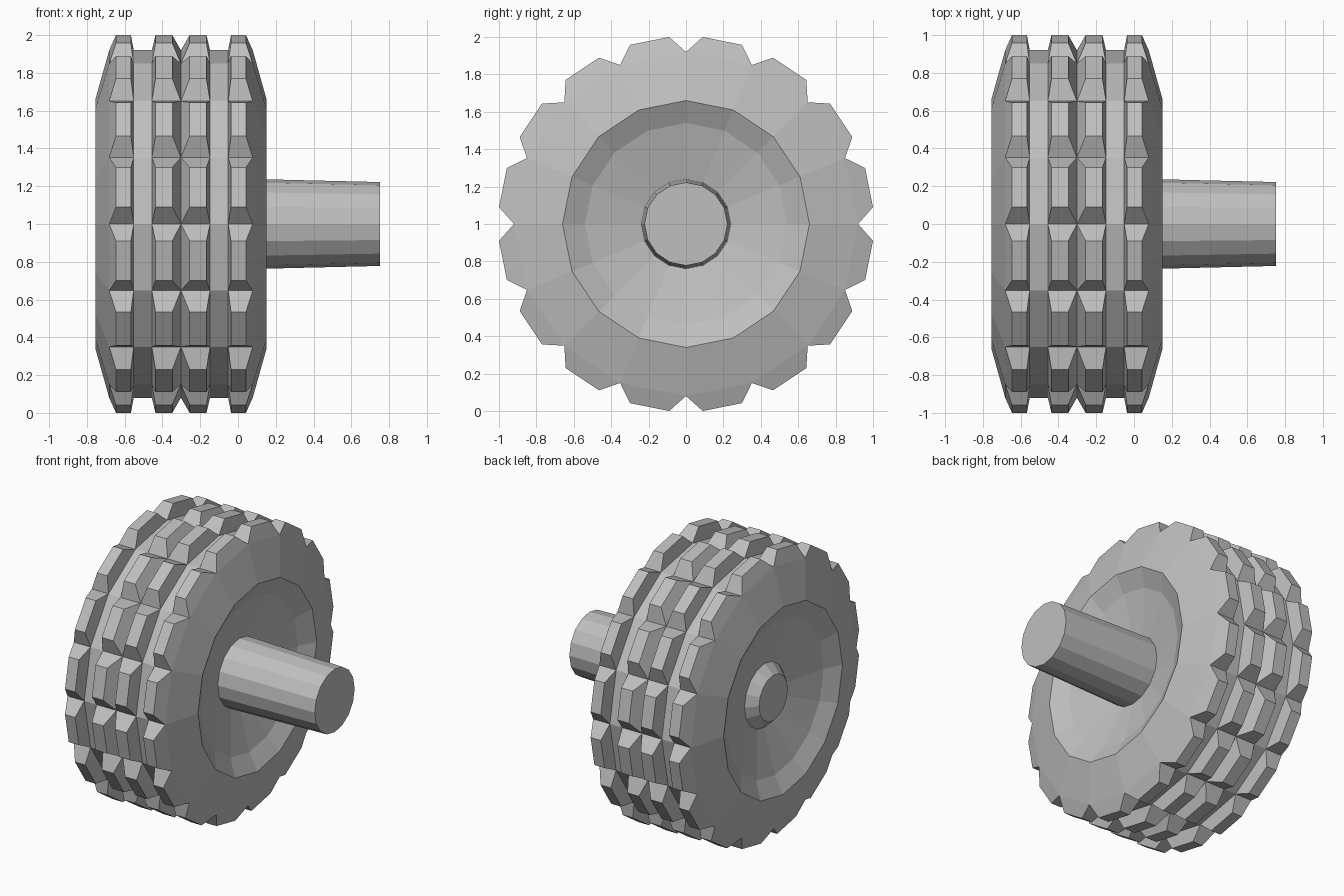
import bpy
import bmesh
from math import cos, sin, radians, tau
from mathutils import Vector, Matrix

SIDES = 16
MID_X = -0.302          # centre plane of the wheel
AXIS = Vector((0, 0, 1))

cube = bpy.data.objects.get("Cube")
if cube:
    bpy.data.objects.remove(cube, do_unlink=True)

grey = bpy.data.materials.new("plain grey")
grey.use_nodes = True
colour = (0.52, 0.52, 0.52, 1)
grey.diffuse_color = colour
grey.node_tree.nodes["Principled BSDF"].inputs["Base Color"].default_value = colour


def lathe(profile):
    """Turn (x, radius) points around the x axis; radius 0 closes an end."""
    bm = bmesh.new()
    verts = [bm.verts.new((x, 0, r)) for x, r in profile]
    edges = [bm.edges.new(pair) for pair in zip(verts, verts[1:])]
    bmesh.ops.spin(bm, geom=verts + edges, cent=(0, 0, 0), axis=(1, 0, 0),
                   angle=tau, steps=SIDES, use_duplicate=False)
    bmesh.ops.remove_doubles(bm, verts=bm.verts, dist=0.0005)
    bmesh.ops.recalc_face_normals(bm, faces=bm.faces)
    return bm


def finish(bm, name):
    bmesh.ops.recalc_face_normals(bm, faces=bm.faces)
    bmesh.ops.translate(bm, vec=AXIS, verts=bm.verts)
    mesh = bpy.data.meshes.new(name)
    bm.to_mesh(mesh)
    bm.free()
    mesh.materials.append(grey)
    obj = bpy.data.objects.new(name, mesh)
    bpy.context.collection.objects.link(obj)
    return obj


# Wheel: half profile from the dished centre out to the tread, then mirrored
half = [(0.30, 0), (0.31, 0.23), (0.39, 0.54), (0.453, 0.66),
        (0.38, 0.92), (0.25, 0.92), (0.154, 0.92), (0, 0.92)]
profile = [(MID_X + x, r) for x, r in half]
profile += [(MID_X - x, r) for x, r in reversed(half[:-1])]
bm = lathe(profile)

# Tread blocks: base span and narrower top span, as distances from the middle
BLOCKS = [((0, 0.154), (0.046, 0.135)), ((0.25, 0.38), (0.265, 0.344))]
TOP_DISTANCE = 0.998
TOP_HALF_WIDTH = 0.107


def block_span(face):
    centre = face.calc_center_median()
    if Vector((centre.y, centre.z)).length < 0.88:
        return None
    offset = abs(centre.x - MID_X)
    for base, top in BLOCKS:
        if base[0] < offset < base[1]:
            return top
    return None


for face in [f for f in bm.faces if block_span(f)]:
    top = block_span(face)
    centre = face.calc_center_median()
    side = 1 if centre.x > MID_X else -1
    out = Vector((0, centre.y, centre.z)).normalized()
    along = Vector((1, 0, 0)).cross(out)
    cap = bmesh.ops.extrude_discrete_faces(bm, faces=[face])["faces"][0]
    for v in cap.verts:
        outer = (v.co.x - centre.x) * side > 0
        x = MID_X + side * top[1 if outer else 0]
        turn = TOP_HALF_WIDTH if v.co.dot(along) > 0 else -TOP_HALF_WIDTH
        v.co = out * TOP_DISTANCE + along * turn
        v.co.x = x
finish(bm, "treaded_wheel")

# Tapered axle on one face, small chamfered hub on the other
finish(lathe([(0, 0), (0, 0.24), (0.752, 0.222), (0.752, 0)]), "axle")
finish(lathe([(-0.58, 0), (-0.60, 0.235), (-0.68, 0.16), (-0.68, 0)]), "hub_cap")
